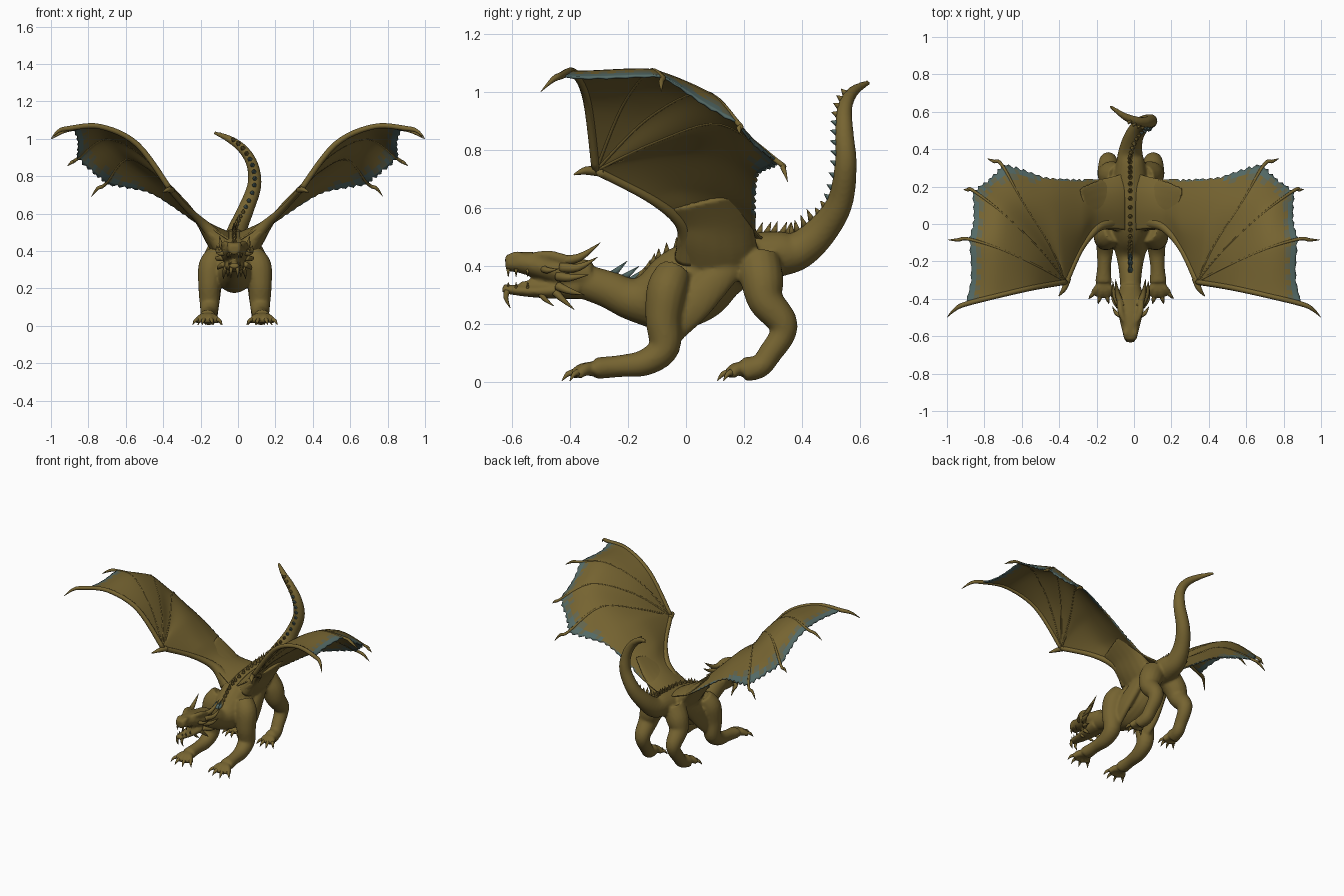
import bpy, bmesh, math, random
from mathutils import Vector

if "Cube" in bpy.data.objects:
    bpy.data.objects.remove(bpy.data.objects["Cube"])

random.seed(4)


def material(name, rgb):
    m = bpy.data.materials.new(name)
    m.diffuse_color = (*rgb, 1)
    m.use_nodes = True
    m.node_tree.nodes["Principled BSDF"].inputs["Base Color"].default_value = m.diffuse_color
    return m


OLIVE = material("olive hide", (0.182, 0.128, 0.031))
TEAL = material("teal fringe", (0.088, 0.145, 0.135))
GREY = material("grey olive fringe", (0.125, 0.13, 0.075))


def spline(pts, k):
    """Catmull-Rom resampling of tuples of any length."""
    out, n = [], len(pts)
    for i in range(n - 1):
        a, b, c, d = pts[max(i - 1, 0)], pts[i], pts[i + 1], pts[min(i + 2, n - 1)]
        for j in range(k):
            t = j / k
            out.append(tuple(0.5 * (2 * q + (r - p) * t + (2 * p - 5 * q + 4 * r - s) * t * t
                                    + (3 * q - p - 3 * r + s) * t ** 3)
                             for p, q, r, s in zip(a, b, c, d)))
    return out + [tuple(pts[-1])]


def tube(bm, pts, n=12, k=5, mat=0, side=1):
    """Loft of ellipses along a path of (x, y, z, half width[, half height])."""
    pts = [(p[0] * side, p[1], p[2], p[3], p[-1]) for p in pts]
    path = spline(pts, k)
    pos = [Vector(p[:3]) for p in path]
    span = pos[-1] - pos[0]
    axis = min(range(3), key=lambda i: abs(span[i]))
    ref = Vector([float(i == axis) for i in range(3)])
    rings = []
    for i, p in enumerate(path):
        t = (pos[min(i + 1, len(pos) - 1)] - pos[max(i - 1, 0)]).normalized()
        s = (ref - t * t.dot(ref)).normalized()
        u = s.cross(t)
        rx, rz = max(p[3], 0.001), max(p[4], 0.001)
        rings.append([bm.verts.new(pos[i] + s * rx * math.cos(a) + u * rz * math.sin(a))
                      for a in (2 * math.pi * j / n for j in range(n))])
    faces = [bm.faces.new(rings[0]), bm.faces.new(rings[-1])]
    for a, b in zip(rings, rings[1:]):
        faces += [bm.faces.new((a[j], a[(j + 1) % n], b[(j + 1) % n], b[j])) for j in range(n)]
    for f in faces:
        f.material_index = mat


def pair(bm, pts, **kw):
    for side in (1, -1):
        tube(bm, pts, side=side, **kw)


def finish(bm, name, mats=(OLIVE,)):
    bmesh.ops.recalc_face_normals(bm, faces=bm.faces[:])
    for v in bm.verts:                      # the body sits slightly off the wing centre
        v.co.x -= 0.02 * (1 - min(abs(v.co.x), 1))
    me = bpy.data.meshes.new(name)
    bm.to_mesh(me)
    bm.free()
    for m in mats:
        me.materials.append(m)
    me.polygons.foreach_set("use_smooth", [True] * len(me.polygons))
    ob = bpy.data.objects.new(name, me)
    bpy.context.collection.objects.link(ob)
    return ob


# Body: neck, torso and tail in one loft, fused with limbs, wing roots and head
SPINE = [(0, -.38, .355, .052, .058), (0, -.27, .32, .06, .064), (0, -.18, .285, .075, .076),
         (0, -.08, .295, .105, .125), (0, .03, .345, .115, .14), (0, .13, .40, .10, .11),
         (0, .23, .43, .09, .085), (0, .31, .44, .08, .08), (0, .39, .455, .064, .066),
         (.02, .47, .525, .05, .055), (.06, .53, .62, .043, .045), (.105, .55, .75, .037, .038),
         (.095, .545, .86, .031, .032), (.045, .547, .945, .026, .026),
         (-.03, .575, 1.0, .019, .02), (-.11, .63, 1.033, .009, .009)]
body = bmesh.new()
tube(body, SPINE, n=20, k=6)

# Front leg, hind leg, skin fold between them and thick wing root
FRONT_LEG = [(.09, -.04, .38, .06), (.125, -.065, .32, .07), (.135, -.078, .22, .062),
             (.135, -.075, .12, .054), (.138, -.14, .068, .046), (.143, -.23, .055, .038),
             (.146, -.31, .048, .046, .038)]
HIND_LEG = [(.06, .25, .42, .075), (.10, .262, .35, .074), (.118, .275, .28, .062),
            (.12, .33, .21, .052), (.12, .33, .16, .045), (.125, .29, .1, .041),
            (.13, .255, .055, .04), (.135, .2, .044, .046, .038)]
FOLD = [(.115, -.05, .18, .028, .05), (.115, .03, .27, .03, .062), (.09, .16, .41, .03, .05)]
WING_ROOT = [(.03, .11, .40, .15, .085), (.11, .105, .475, .14, .055), (.18, .10, .55, .13, .026),
             (.25, .07, .625, .13, .01)]
for limb in (FRONT_LEG, HIND_LEG, FOLD, WING_ROOT):
    pair(body, limb, n=16)

# Toes blend into the feet, claws stay sharp
claws = bmesh.new()
for fx, fy, reach in ((.146, -.31, .085), (.135, .2, .06)):
    for ang in (-42, -14, 14, 42):
        dx, dy = math.sin(math.radians(ang)), -math.cos(math.radians(ang))
        at = lambda d, z, r: (fx + dx * d, fy + dy * d, z, r)
        pair(body, [at(0, .045, .026), at(reach * .55, .044, .023), at(reach, .024, .018)], n=8)
        pair(claws, [at(reach - .01, .034, .013), at(reach + .015, .028, .01),
                     at(reach + .036, .004, .001)], n=6, k=3)
finish(claws, "claws")

# Head: skull with snout, lower jaw, tongue, brows and nostrils
tube(body, [(0, -.33, .365, .055, .055), (0, -.42, .38, .075, .052), (0, -.5, .40, .062, .046),
            (0, -.57, .412, .045, .037), (0, -.622, .41, .033, .028)], n=16)
tube(body, [(0, -.37, .33, .058, .045), (0, -.46, .315, .053, .028), (0, -.55, .314, .04, .02),
            (0, -.632, .322, .024, .016)], n=16)
tube(body, [(0, -.42, .34, .04, .02), (0, -.5, .34, .025, .012), (0, -.57, .34, .012, .008)], n=8)
pair(body, [(.03, -.53, .435, .012), (.052, -.47, .437, .018), (.06, -.40, .42, .015)], n=8)
pair(body, [(.02, -.61, .425, .014), (.024, -.585, .436, .016), (.024, -.55, .432, .01)], n=8)

ob = finish(body, "body")
rm = ob.modifiers.new("fuse", 'REMESH')
rm.mode, rm.voxel_size, rm.use_smooth_shade = 'VOXEL', .008, True
sm = ob.modifiers.new("soften", 'SMOOTH')
sm.factor, sm.iterations = .5, 5

# Horns, cheek frill and chin barbs
horns = bmesh.new()
for tip in ([(.045, -.44, .42, .018), (.07, -.37, .428, .014), (.08, -.295, .48, .001)],
            [(.06, -.43, .395, .018), (.088, -.37, .395, .013), (.095, -.305, .43, .001)],
            [(.06, -.44, .365, .018), (.09, -.40, .36, .013), (.10, -.335, .37, .001)],
            [(.055, -.44, .33, .016), (.082, -.405, .315, .012), (.09, -.35, .30, .001)],
            [(.045, -.45, .31, .014), (.055, -.425, .285, .01), (.06, -.385, .25, .001)],
            [(.03, -.50, .305, .012), (.035, -.485, .285, .008), (.035, -.455, .262, .001)],
            [(.015, -.615, .315, .011), (.018, -.62, .29, .008), (.018, -.605, .255, .001)],
            [(.05, -.49, .39, .014), (.078, -.475, .385, .01), (.098, -.44, .39, .001)]):
    pair(horns, tip, n=8, k=4)
finish(horns, "horns_and_barbs")

# Fangs, upper and lower
teeth = bmesh.new()
for y, x in ((-.612, .022), (-.585, .03), (-.545, .038)):
    pair(teeth, [(x, y, .39, .007), (x, y, .362, .001)], n=5, k=1)
    pair(teeth, [(x * .8, y, .322, .006), (x * .8, y, .345, .001)], n=5, k=1)
finish(teeth, "teeth")

# Row of spikes along neck, back and tail, teal behind the head and up the tail
spikes = bmesh.new()
path = spline(SPINE, 6)
for i in range(6, len(path) - 8, 2):
    p = Vector(path[i][:3])
    t = (Vector(path[i + 1][:3]) - Vector(path[i - 1][:3])).normalized()
    u = (Vector((1, 0, 0)) - t * t.x).normalized().cross(t)
    h = .05 if p.y < -.16 else .025 if p.y < .2 else .032 if p.z < .55 else .016
    a, b = p + u * (path[i][4] - .008), p + u * (path[i][4] + h) + t * h * .6
    teal = -.29 < p.y < -.19 or .6 < p.z < .9
    tube(spikes, [(*a, .015), (*b, .001)], n=6, k=1, mat=int(teal))
finish(spikes, "back_spikes", (OLIVE, TEAL))

# Wing layout: four fingers from the wrist, then lines running front to back to the spine
W = (.35, -.31, .73)
FINGERS = [[W, (.53, -.34, .97), (.73, -.385, 1.065), (.905, -.43, 1.055)],
           [W, (.52, -.22, .95), (.72, -.13, 1.07), (.885, -.08, 1.05)],
           [W, (.50, -.13, .91), (.70, .06, 1.0), (.86, .18, .89)],
           [W, (.45, -.10, .83), (.59, .12, .89), (.70, .315, .76)]]
TIPS = [[(.96, -.46, 1.04), (1.0, -.5, 1.0)], [(.94, -.085, 1.035), (.995, -.085, 1.0)],
        [(.885, .182, .875), (.91, .185, .855)], [(.745, .335, .735), (.78, .35, .69)]]
INNER = [[W, (.38, -.05, .78), (.42, .12, .77), (.46, .25, .71)],
         [(.27, -.14, .64), (.27, -.02, .67), (.27, .11, .65), (.25, .24, .58)],
         [(.18, -.03, .56), (.18, .06, .575), (.17, .15, .56), (.15, .24, .52)],
         [(.03, -.03, .46), (.03, .07, .49), (.03, .17, .50), (.03, .27, .49)]]
K, M = 12, 6

# Wing membrane: scalloped, ragged rim with a teal fringe fading through grey olive
wing = bmesh.new()
lines = [spline(l, M) for l in FINGERS + INNER]
cols = [spline([l[j] for l in lines], K) for j in range(len(lines[0]))]
rows = [[Vector(c[u]) for c in cols] for u in range(len(cols[0]))]
last = len(cols) - 1
fringe = {}
for u, row in enumerate(rows):
    if u < 3 * K:
        dip = .05 * math.sin(math.pi * (u % K) / K)
        for j, p in enumerate(row):
            row[j] = p.lerp(Vector(W), dip * (j / last) ** 4)
    if u % 2 and u < 5 * K:
        row[last] = row[last].lerp(row[last - 1], random.uniform(.3, .9))
    if u < 3.8 * K:
        fringe[u, last - 1] = 1
        fringe[u, last - 2] = random.choice((1, 1, 2))
        fringe[u, last - 3] = random.choice((0, 2))
    elif u < 5.5 * K:
        fringe[u, last - 1] = random.choice((1, 2, 2, 0))
for s in (1, -1):
    grid = [[wing.verts.new((p.x * s, p.y, p.z)) for p in row] for row in rows]
    for u in range(len(rows) - 1):
        for j in range(last):
            f = wing.faces.new((grid[u][j], grid[u + 1][j], grid[u + 1][j + 1], grid[u][j + 1]))
            f.material_index = fringe.get((u, j), 0)
bmesh.ops.remove_doubles(wing, verts=wing.verts[:], dist=1e-4)
ob = finish(wing, "wing_membranes", (OLIVE, TEAL, GREY))
so = ob.modifiers.new("thickness", 'SOLIDIFY')
so.thickness, so.offset = .008, 0

# Wing arms, finger ridges with hooked tips, and the thumb claw at the wrist
bones = bmesh.new()
pair(bones, [(.07, .01, .43, .05), (.13, .005, .505, .034), (.19, -.03, .565, .022),
             (.27, -.135, .64, .016), (*W, .016)], n=14)
for i, (finger, tip) in enumerate(zip(FINGERS, TIPS)):
    r = (.015, .015, .014, .013) if i == 0 else (.007, .006, .006, .009)
    pair(bones, [(*p, q) for p, q in zip(finger, r)]
         + [(*tip[0], .009), (*tip[1], .001)], n=8, k=6)
pair(bones, [(.34, -.29, .725, .018), (.36, -.345, .728, .014), (.39, -.385, .715, .003)], n=8)
finish(bones, "wing_bones")
